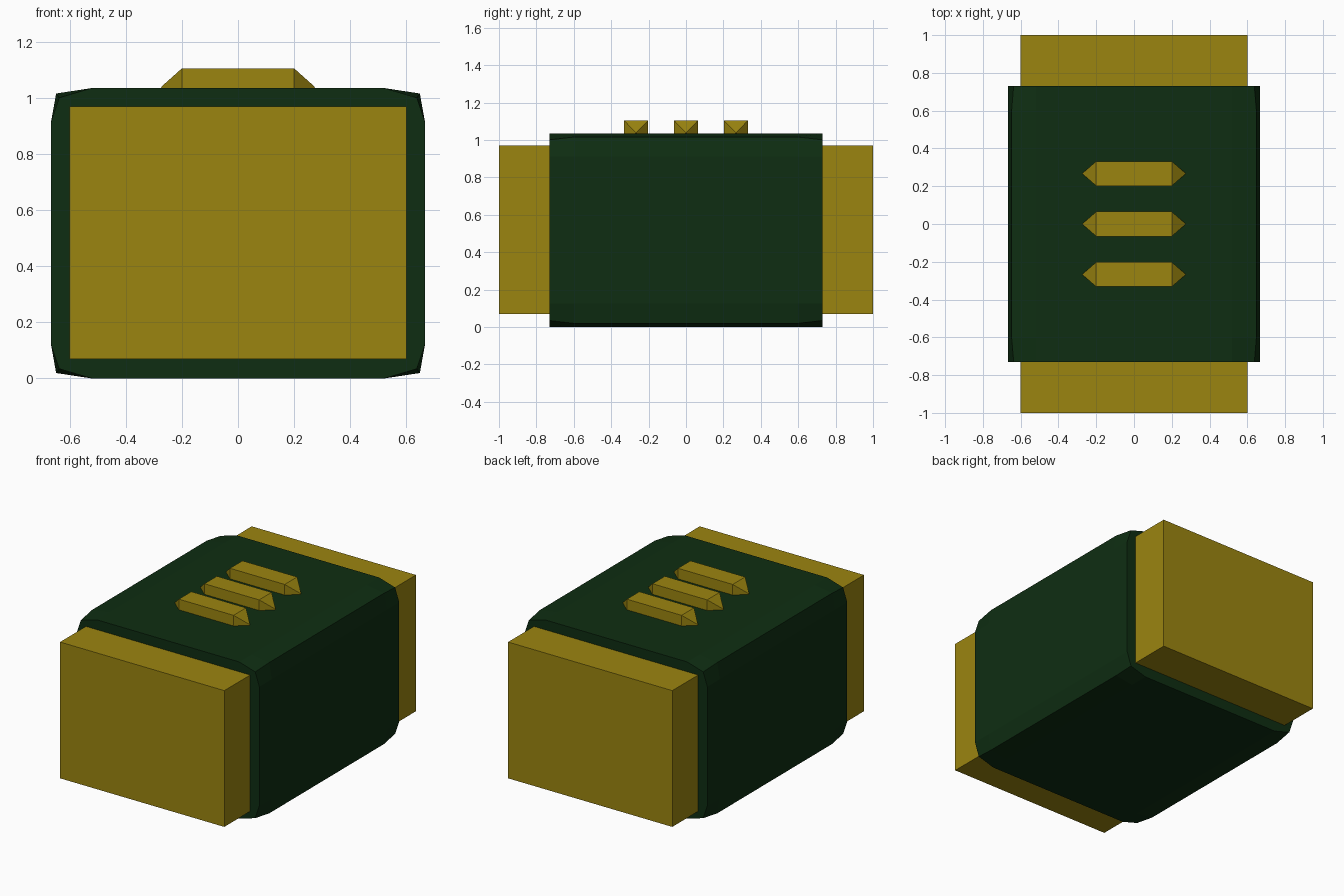
import bpy

if "Cube" in bpy.data.objects:
    bpy.data.objects.remove(bpy.data.objects["Cube"])


def material(name, color):
    m = bpy.data.materials.new(name)
    m.diffuse_color = (*color, 1)
    m.use_nodes = True
    m.node_tree.nodes["Principled BSDF"].inputs["Base Color"].default_value = m.diffuse_color
    return m


gold = material("gold", (0.33, 0.235, 0.005))
green = material("dark_green", (0.0045, 0.027, 0.006))


def loft(name, rings, mat):
    """Skin equal-length closed rings and cap both ends."""
    n = len(rings[0])
    verts = [v for ring in rings for v in ring]
    faces = [(r * n + i, r * n + (i + 1) % n, (r + 1) * n + (i + 1) % n, (r + 1) * n + i)
             for r in range(len(rings) - 1) for i in range(n)]
    faces += [tuple(reversed(range(n))), tuple(range(len(verts) - n, len(verts)))]
    me = bpy.data.meshes.new(name)
    me.from_pydata(verts, [], faces)
    me.materials.append(mat)
    ob = bpy.data.objects.new(name, me)
    bpy.context.collection.objects.link(ob)
    return ob


# inner block, showing at both ends
def block_ring(y):
    return [(-0.6, y, 0.07), (-0.6, y, 0.97), (0.6, y, 0.97), (0.6, y, 0.07)]


loft("inner_block", [block_ring(-1), block_ring(1)], gold)


# sleeve, with corners drawn in slightly at the ends
def sleeve_ring(y, cx, cz):
    quarter = [(0.52, 0.5175), (cx, cz), (0.667, 0.393)]
    half = quarter + [(x, -z) for x, z in reversed(quarter)]
    outline = half + [(-x, z) for x, z in reversed(half)]
    return [(x, y, z + 0.5175) for x, z in reversed(outline)]


loft("sleeve", [sleeve_ring(-0.73, 0.637, 0.483), sleeve_ring(-0.6, 0.648, 0.498),
                sleeve_ring(0.6, 0.648, 0.498), sleeve_ring(0.73, 0.637, 0.483)], green)

# raised bars with pyramid tips, half sunk into the top
for label, y in (("front", -0.267), ("middle", 0), ("back", 0.267)):
    w, zc, h = 0.065, 1.038, 0.067
    verts = [(x, y + sy * w, zc + sz * h) for x in (-0.2, 0.2)
             for sy, sz in ((-1, -1), (1, -1), (1, 1), (-1, 1))]
    verts += [(-0.275, y, zc), (0.275, y, zc)]
    faces = []
    for i in range(4):
        j = (i + 1) % 4
        faces += [(i, i + 4, j + 4, j), (8, i, j), (9, j + 4, i + 4)]
    me = bpy.data.meshes.new(label + "_bar")
    me.from_pydata(verts, [], faces)
    me.materials.append(gold)
    me.validate()
    ob = bpy.data.objects.new(label + "_bar", me)
    bpy.context.collection.objects.link(ob)

# make all normals face outward
import bmesh
for ob in bpy.data.objects:
    bm = bmesh.new()
    bm.from_mesh(ob.data)
    bmesh.ops.recalc_face_normals(bm, faces=bm.faces)
    bm.to_mesh(ob.data)
    bm.free()
